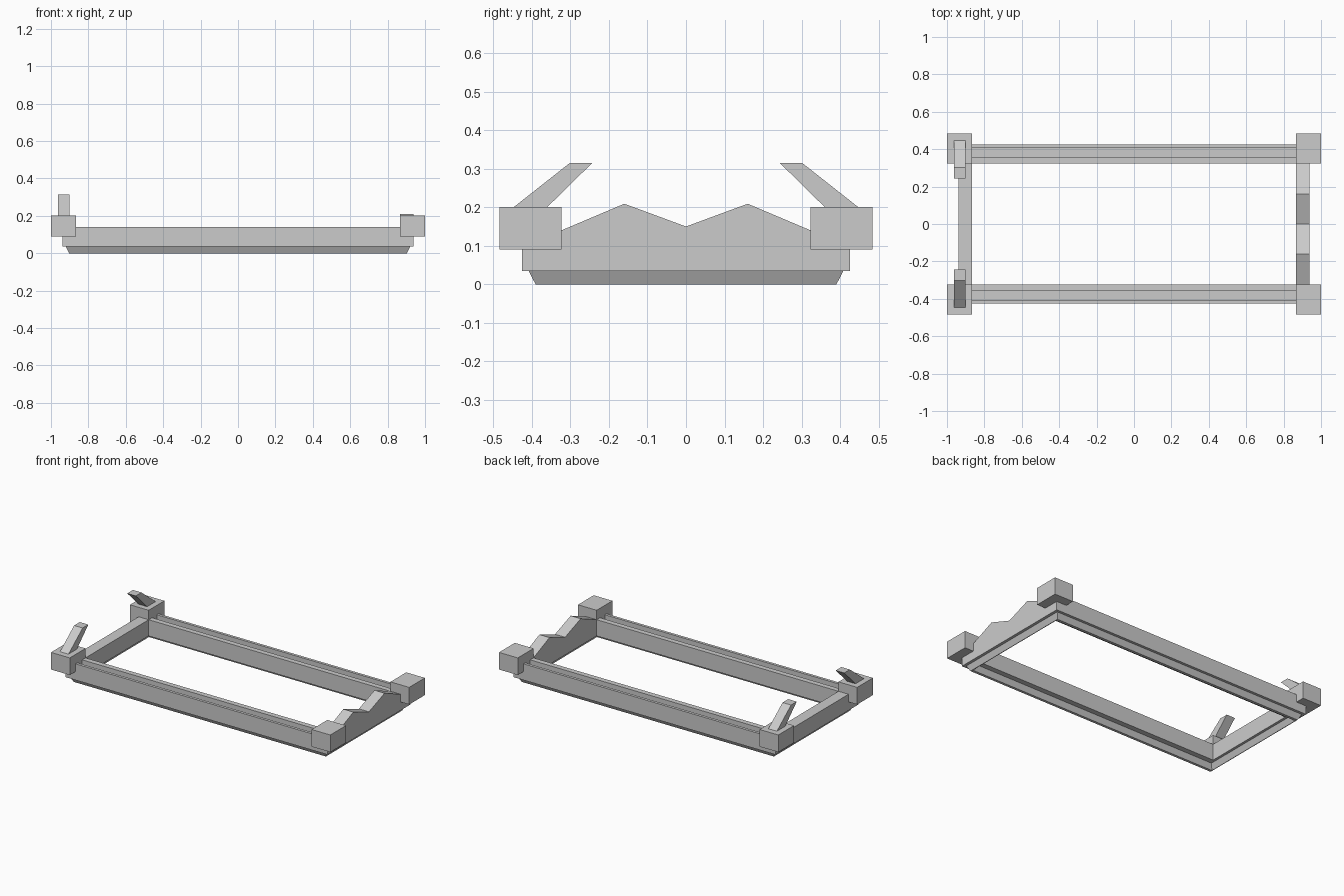
import bpy, bmesh

if "Cube" in bpy.data.objects:
    bpy.data.objects.remove(bpy.data.objects["Cube"])


def mesh_object(name, bm):
    bmesh.ops.recalc_face_normals(bm, faces=bm.faces)
    me = bpy.data.meshes.new(name)
    bm.to_mesh(me)
    bm.free()
    ob = bpy.data.objects.new(name, me)
    bpy.context.collection.objects.link(ob)
    return ob


def extrude_profile(name, profile, x0, x1):
    """Extrude a (y, z) profile along x."""
    bm = bmesh.new()
    face = bm.faces.new([bm.verts.new((x0, y, z)) for y, z in profile])
    ext = bmesh.ops.extrude_face_region(bm, geom=[face])["geom"]
    verts = [v for v in ext if isinstance(v, bmesh.types.BMVert)]
    bmesh.ops.translate(bm, verts=verts, vec=(x1 - x0, 0, 0))
    return mesh_object(name, bm)


def box_profile(y0, y1, z0, z1):
    return [(y0, z0), (y1, z0), (y1, z1), (y0, z1)]


# Long side rails with a stacking groove, corner blocks and leaning prongs
rail = [(.323, .035), (.425, .035), (.425, .14), (.407, .14),
        (.407, .11), (.357, .11), (.357, .14), (.323, .14)]
prong = [(.447, .2), (.36, .2), (.243, .315), (.301, .315)]
for s, side in ((-1, "front"), (1, "back")):
    def flip(p):
        return [(s * y, z) for y, z in p]
    extrude_profile(side + "_rail", flip(rail), -.938, .938)
    block = flip(box_profile(.323, .484, .09, .201))
    extrude_profile(side + "_left_block", block, -1, -.866)
    extrude_profile(side + "_right_block", block, .866, 1)
    extrude_profile(side + "_prong", flip(prong), -.963, -.902)

# End walls: plain on the left, double peak on the right
extrude_profile("left_wall", box_profile(-.323, .323, .035, .14), -.938, -.866)
extrude_profile("right_wall", [(-.323, .035), (.323, .035), (.323, .14), (.16, .209),
                               (0, .15), (-.16, .209), (-.323, .14)], .866, .938)

# Tapered stacking lip running round the underside
section = [(.92, .408, .035), (.903, .39, 0), (.899, .373, 0), (.882, .357, .035)]
bm = bmesh.new()
loops = [[bm.verts.new((sx * x, sy * y, z))
          for sx, sy in ((-1, -1), (1, -1), (1, 1), (-1, 1))] for x, y, z in section]
for i in range(4):
    a, b = loops[i], loops[(i + 1) % 4]
    for j in range(4):
        k = (j + 1) % 4
        bm.faces.new((a[j], a[k], b[k], b[j]))
mesh_object("stacking_lip", bm)
